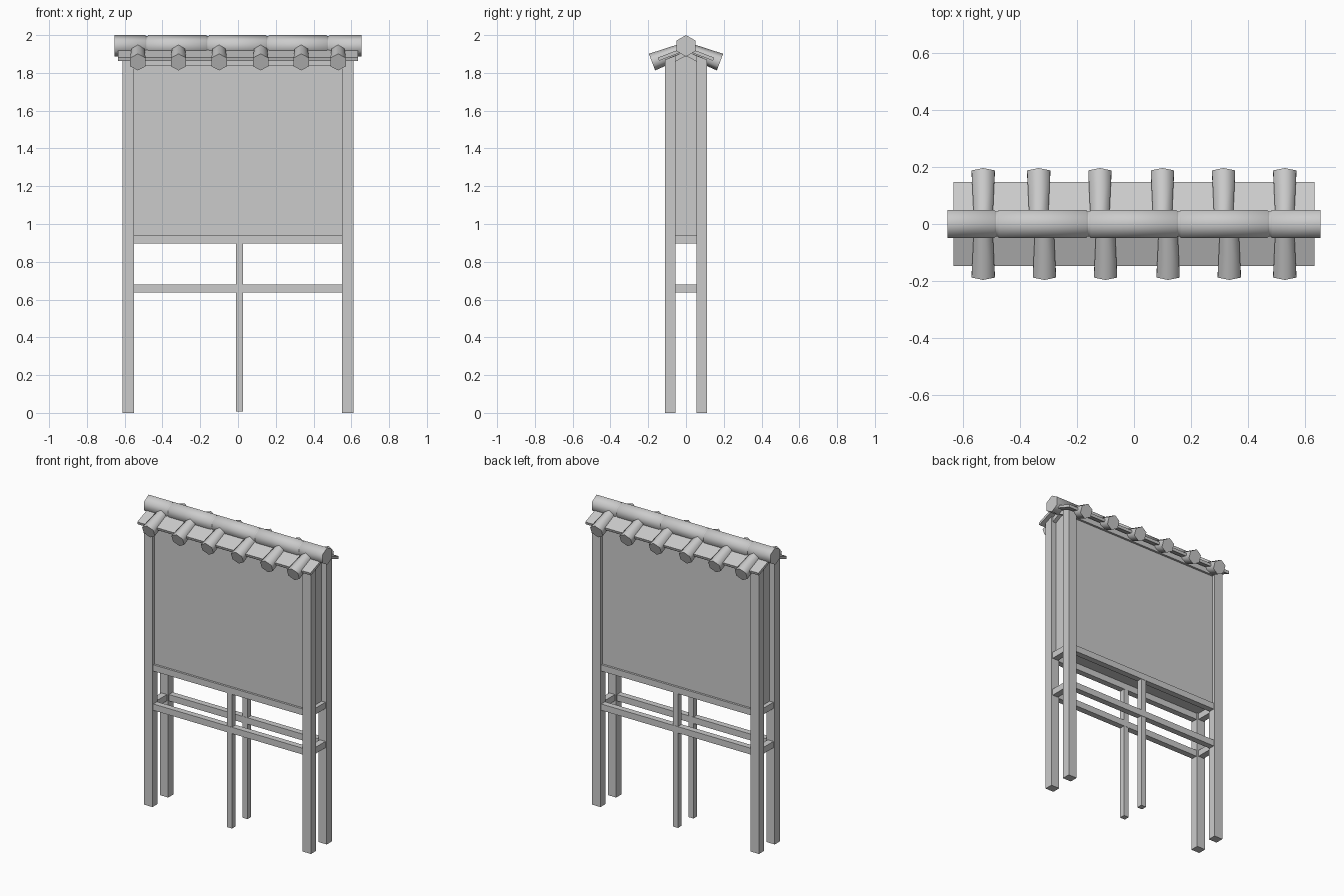
import bpy, bmesh, math
from mathutils import Vector

if "Cube" in bpy.data.objects:
    bpy.data.objects.remove(bpy.data.objects["Cube"])

grey = bpy.data.materials.new("plain_grey")
grey.use_nodes = True
grey.diffuse_color = (0.6, 0.6, 0.6, 1)
grey.node_tree.nodes["Principled BSDF"].inputs["Base Color"].default_value = (0.6, 0.6, 0.6, 1)


def finish(bm, name, smooth=False):
    bmesh.ops.recalc_face_normals(bm, faces=bm.faces)
    mesh = bpy.data.meshes.new(name)
    bm.to_mesh(mesh)
    bm.free()
    mesh.materials.append(grey)
    obj = bpy.data.objects.new(name, mesh)
    bpy.context.collection.objects.link(obj)
    if smooth:
        bpy.ops.object.select_all(action="DESELECT")
        obj.select_set(True)
        bpy.context.view_layer.objects.active = obj
        bpy.ops.object.shade_smooth_by_angle(angle=math.radians(70))
    return obj


def prism(name, x0, x1, profile):
    """Extrude a (y, z) outline along x."""
    bm = bmesh.new()
    rings = [[bm.verts.new((x, y, z)) for y, z in profile] for x in (x0, x1)]
    n = len(profile)
    for ring in rings:
        bm.faces.new(ring)
    for i in range(n):
        j = (i + 1) % n
        bm.faces.new((rings[0][i], rings[0][j], rings[1][j], rings[1][i]))
    return finish(bm, name)


def box(name, x0, x1, y0, y1, z0, z1):
    return prism(name, x0, x1, [(y0, z0), (y1, z0), (y1, z1), (y0, z1)])


def hex_tile(name, stations, u, v):
    """Six-sided tube through (centre, radius) stations, one corner along v."""
    bm = bmesh.new()
    rings = []
    for centre, r in stations:
        angles = [math.tau * i / 6 for i in range(6)]
        rings.append([bm.verts.new(Vector(centre) + r * (math.sin(a) * u + math.cos(a) * v))
                      for a in angles])
    bm.faces.new(rings[0])
    bm.faces.new(rings[-1])
    for a, b in zip(rings, rings[1:]):
        for i in range(6):
            j = (i + 1) % 6
            bm.faces.new((a[i], a[j], b[j], b[i]))
    return finish(bm, name, True)


X, Y, Z = Vector((1, 0, 0)), Vector((0, 1, 0)), Vector((0, 0, 1))

# Closed cabinet with a gabled top
prism("cabinet_body", -0.575, 0.575,
      [(-0.088, 0.94), (0.088, 0.94), (0.088, 1.88), (0, 1.915), (-0.088, 1.88)])

tile_x = (-0.53, -0.315, -0.10, 0.12, 0.335, 0.53)
for s, side in ((-1, "front"), (1, "back")):
    # Corner posts, cut to the roof slope
    for e, hand in ((-1, "right"), (1, "left")):
        prism(f"{side}_{hand}_post", e * 0.55, e * 0.612,
              [(s * 0.055, 0), (s * 0.11, 0), (s * 0.11, 1.87), (s * 0.055, 1.892)])
    # Long rails
    for z0, z1, label in ((0.638, 0.68, "lower"), (0.898, 0.94, "middle"), (1.84, 1.875, "top")):
        box(f"{side}_{label}_rail", -0.56, 0.56, s * 0.062, s * 0.102, z0, z1)
    # Thin middle leg
    box(f"{side}_middle_leg", -0.011, 0.026, s * 0.063, s * 0.1, 0.008, 0.9)
    # Roof slab
    prism(f"{side}_roof_slab", -0.635, 0.635,
          [(0, 1.938), (s * 0.148, 1.881), (s * 0.143, 1.864), (0, 1.919)])
    # Sloping cover tiles
    low, high = Vector((0, s * 0.18, 1.857)), Vector((0, s * 0.03, 1.914))
    up = X.cross(low - high).normalized()
    up = up if up.z > 0 else -up
    for i, x in enumerate(tile_x):
        shift = X * (-s * x)
        shift = X * (x if s < 0 else -x)
        hex_tile(f"{side}_cover_tile_{i + 1}",
                 [(high + shift, 0.039), (low + shift, 0.047)], X, up)

# Short side rails and gable trim
for e, hand in ((-1, "right"), (1, "left")):
    for z0, z1, label in ((0.638, 0.68, "lower"), (0.898, 0.94, "middle")):
        box(f"{hand}_{label}_side_rail", e * 0.56, e * 0.602, -0.06, 0.06, z0, z1)
    prism(f"{hand}_gable_trim", e * 0.56, e * 0.6,
          [(-0.056, 1.86), (0, 1.89), (0.056, 1.86), (0.056, 1.89), (0, 1.918), (-0.056, 1.89)])

# Ridge tiles meeting at narrow grooves
ridge = [((-0.655, 0, 1.943), 0.057)]
for x in (-0.483, -0.16, 0.157, 0.477):
    for dx, r in ((-0.008, 0.057), (-0.004, 0.051), (0.004, 0.051), (0.008, 0.057)):
        ridge.append(((x + dx, 0, 1.943), r))
ridge.append(((0.655, 0, 1.943), 0.057))
hex_tile("ridge_tiles", ridge, Y, Z)
